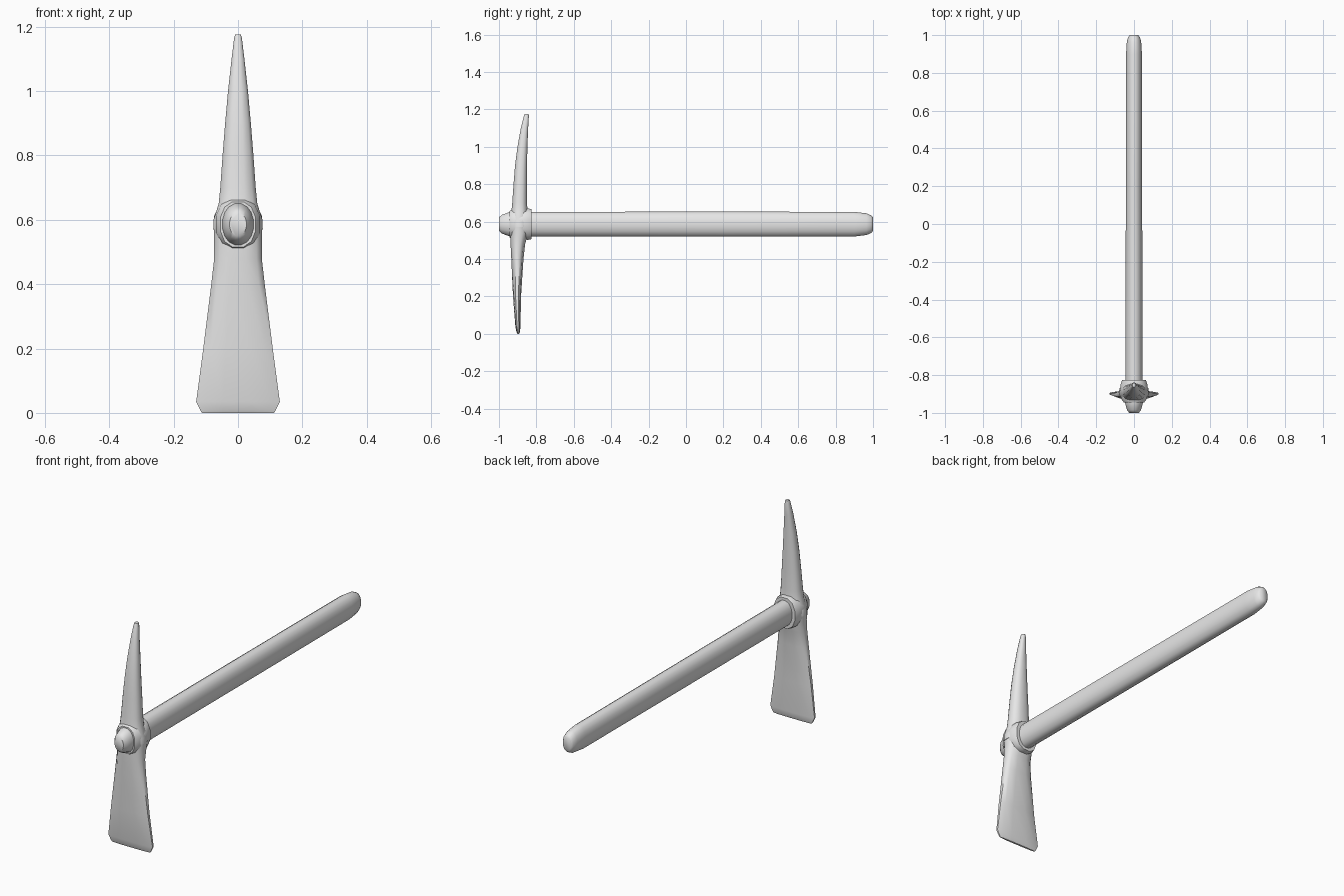
import bpy, bmesh, math
from mathutils import Vector

cube = bpy.data.objects.get("Cube")
if cube:
    bpy.data.objects.remove(cube, do_unlink=True)

GREY = (0.8, 0.8, 0.8, 1.0)
mat = bpy.data.materials.new("light grey")
mat.use_nodes = True
mat.diffuse_color = GREY
mat.node_tree.nodes["Principled BSDF"].inputs["Base Color"].default_value = GREY


def section(n, power):
    """Unit superellipse outline with flat sides, scaled to reach +-1."""
    pts = []
    for i in range(n):
        a = 2 * math.pi * (i + 0.5) / n
        c, s = math.cos(a), math.sin(a)
        pts.append((math.copysign(abs(c) ** power, c), math.copysign(abs(s) ** power, s)))
    top = max(p[0] for p in pts)
    return [(u / top, v / top) for u, v in pts]


def loft(name, rings, angle):
    """Skin a list of closed rings and cap both ends."""
    bm = bmesh.new()
    loops = [[bm.verts.new(p) for p in ring] for ring in rings]
    n = len(loops[0])
    for a, b in zip(loops, loops[1:]):
        for i in range(n):
            j = (i + 1) % n
            bm.faces.new((a[i], a[j], b[j], b[i]))
    bm.faces.new(loops[0])
    bm.faces.new(loops[-1])
    bmesh.ops.recalc_face_normals(bm, faces=bm.faces)
    mesh = bpy.data.meshes.new(name)
    bm.to_mesh(mesh)
    bm.free()
    mesh.materials.append(mat)
    obj = bpy.data.objects.new(name, mesh)
    bpy.context.collection.objects.link(obj)
    bpy.ops.object.select_all(action='DESELECT')
    obj.select_set(True)
    bpy.context.view_layer.objects.active = obj
    bpy.ops.object.shade_smooth_by_angle(angle=math.radians(angle))
    return obj


def along_y(stations, n, power, zc):
    """Stations: y, half width, half height."""
    return [[Vector((w * u, y, zc + h * v)) for u, v in section(n, power)]
            for y, w, h in stations]


def along_z(stations, n, power):
    """Stations: z, half width, front y, back y."""
    return [[Vector((w * u, (f + b) / 2 + (b - f) / 2 * v, z)) for u, v in section(n, power)]
            for z, w, f, b in stations]


AXIS_Z = 0.586

# Oval wooden shaft, poking through the head as a rounded nub
loft("handle", along_y([
    (-1.00, 0.026, 0.036), (-0.985, 0.037, 0.050), (-0.945, 0.048, 0.064),
    (-0.84, 0.046, 0.066), (0.20, 0.043, 0.067), (0.90, 0.042, 0.066),
    (0.965, 0.038, 0.058), (0.99, 0.031, 0.047), (1.00, 0.022, 0.036)],
    16, 0.95, AXIS_Z), 50)

# Eye collar around the shaft
loft("eye_collar", along_y([
    (-0.945, 0.054, 0.070), (-0.925, 0.068, 0.080), (-0.88, 0.075, 0.078),
    (-0.845, 0.070, 0.084), (-0.825, 0.062, 0.080)],
    12, 0.85, AXIS_Z), 50)

# Upper pick spike, swept backwards to a blunt tip
loft("pick_spike", along_z([
    (0.57, 0.077, -0.940, -0.838), (0.60, 0.076, -0.940, -0.840),
    (0.65, 0.060, -0.934, -0.847), (0.70, 0.055, -0.929, -0.850),
    (0.80, 0.048, -0.922, -0.850), (0.90, 0.040, -0.914, -0.850),
    (1.00, 0.031, -0.901, -0.848), (1.10, 0.020, -0.883, -0.844),
    (1.165, 0.012, -0.867, -0.840), (1.176, 0.009, -0.863, -0.842)],
    12, 0.8), 55)

# Lower flared hoe blade
loft("hoe_blade", along_z([
    (0.60, 0.076, -0.940, -0.840), (0.54, 0.074, -0.940, -0.843),
    (0.48, 0.074, -0.938, -0.860), (0.40, 0.083, -0.934, -0.869),
    (0.20, 0.108, -0.925, -0.882), (0.035, 0.130, -0.912, -0.885),
    (0.008, 0.117, -0.906, -0.888), (0.0, 0.112, -0.902, -0.892)],
    12, 0.8), 55)
